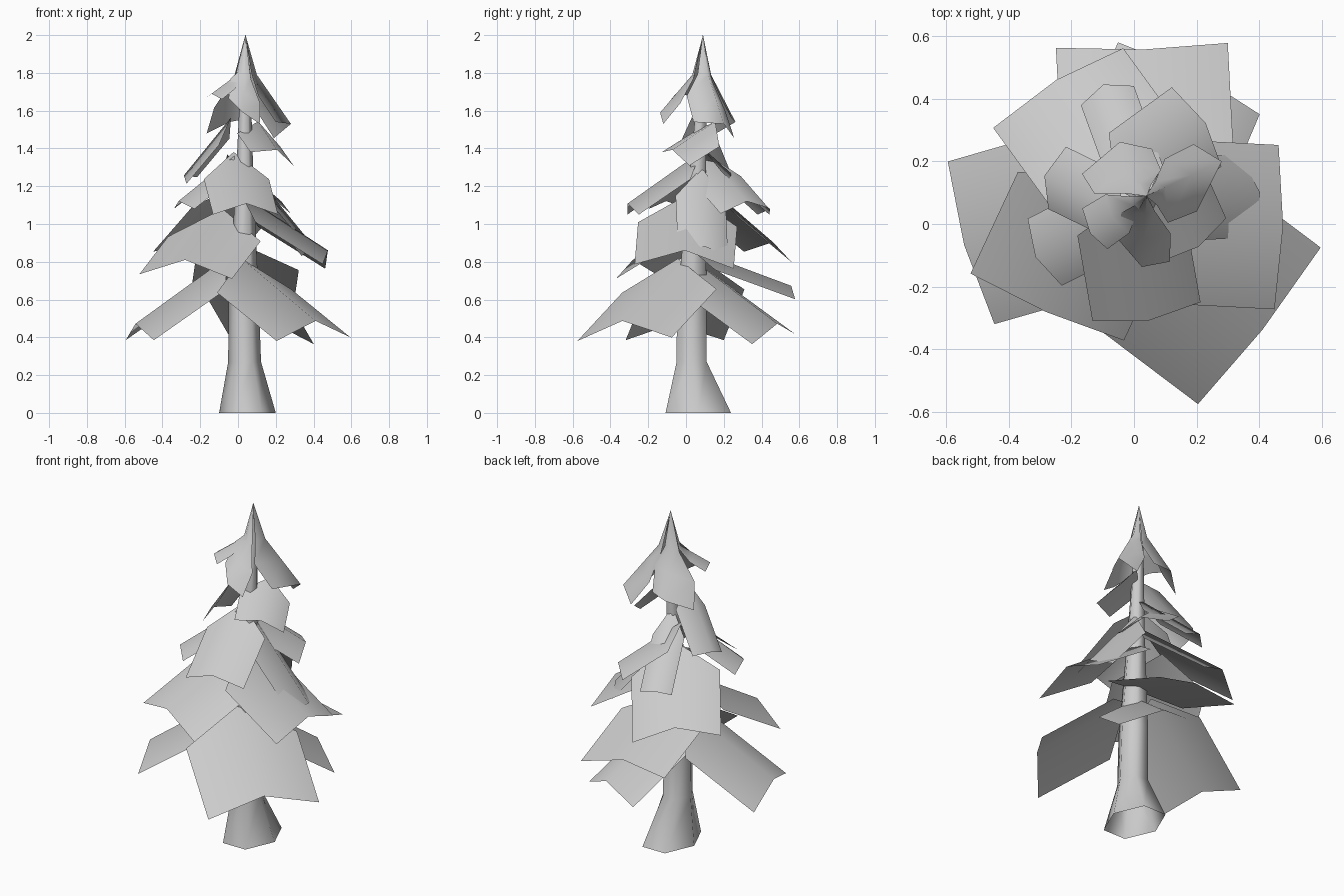
import bpy, bmesh
from math import radians, cos, sin, pi
from mathutils import Matrix, Vector

cube = bpy.data.objects.get("Cube")
if cube:
    bpy.data.objects.remove(cube)

# One flat grey for the whole tree
grey = bpy.data.materials.new("pale_grey")
grey.use_nodes = True
colour = (0.6, 0.6, 0.6, 1)
grey.diffuse_color = colour
grey.node_tree.nodes["Principled BSDF"].inputs["Base Color"].default_value = colour


def make_object(name, bm):
    """Turn a bmesh into a smooth shaded grey object."""
    for face in bm.faces:
        face.smooth = True
    mesh = bpy.data.meshes.new(name)
    bm.to_mesh(mesh)
    bm.free()
    mesh.materials.append(grey)
    obj = bpy.data.objects.new(name, mesh)
    bpy.context.collection.objects.link(obj)
    return obj


def skin(name, rows, closed=False):
    """Join rows of points with quads, optionally wrapping around."""
    bm = bmesh.new()
    rows = [[bm.verts.new(p) for p in row] for row in rows]
    count = len(rows[0])
    for low, high in zip(rows, rows[1:]):
        for i in range(count if closed else count - 1):
            j = (i + 1) % count
            bm.faces.new((low[i], low[j], high[j], high[i]))
    return make_object(name, bm)


def hexagon(x, y, z, rx, ry):
    angles = [pi * i / 3 for i in range(6)]
    return [(x + rx * cos(a), y + ry * sin(a), z) for a in angles]


def bough(name, x, y, z, heading, droop, width, length, roll=0, fold=None):
    """Folded sheet; (x, y, z) is the middle between its two outer corners."""
    half = width / 2
    fold = fold or min(0.1, 0.03 + width * 0.12)
    reach = min(0.16, length * 0.45)
    inner = [(-length, -half, 0), (-length - reach, 0, fold), (-length, half, 0)]
    outer = [(0, -half, 0), (0.03 - 0.11 * width, 0, fold * 0.9), (0, half, 0)]
    place = (Matrix.Translation((x, y, z))
             @ Matrix.Rotation(radians(heading), 4, "Z")
             @ Matrix.Rotation(radians(droop), 4, "Y")
             @ Matrix.Rotation(radians(roll), 4, "X"))
    return skin(name, [[place @ Vector(p) for p in row] for row in (outer, inner)])


def crown_bough(name, right, ridge, left):
    """Sheet that sweeps up from its outer edge into the pointed tip."""
    tip, neck_height, neck_out = Vector((0.04, 0.09, 2)), 1.79, 0.25
    right, ridge, left = map(Vector, (right, ridge, left))
    rows = []
    for out, spread in ((1, 1), (0.6, 0.95), (neck_out, 0.35), (0, 0.01)):
        centre = tip.lerp(ridge, out)
        if out:
            t = (out - neck_out) / (1 - neck_out)
            centre.z = neck_height + t * (ridge.z - neck_height)
        rows.append([centre + spread * (p - ridge) for p in (right, ridge, left)])
    return skin(name, rows)


# Trunk with flared foot
skin("trunk", [hexagon(*ring) for ring in (
    (0.05, 0.065, 0, 0.15, 0.2), (0.035, 0.03, 0.27, 0.087, 0.092),
    (0.03, 0.03, 0.6, 0.08, 0.09), (0.035, 0.06, 1.2, 0.048, 0.052),
    (0.04, 0.09, 1.8, 0.025, 0.025), (0.04, 0.09, 1.98, 0.002, 0.002))], closed=True)

# Boughs by tier: x, y, z, heading, droop, width, length, then roll and fold
tiers = {
    "bottom_bough": [
        (0.4, -0.325, 0.39, -37, 33, 0.635, 0.47, 2),
        (-0.52, -0.06, 0.385, 196, 34, 0.54, 0.48),
        (0.175, 0.465, 0.39, 67, 34, 0.51, 0.46, 7),
    ],
    "lower_bough": [
        (0.025, 0.57, 0.62, 93, 20, 0.55, 0.45, 4, 0.05),
        (-0.277, -0.265, 0.722, 245, 29, 0.535, 0.41, -3),
        (0.455, -0.01, 0.775, -3, 32, 0.525, 0.42, -3),
        (-0.242, 0.434, 0.825, 126, 34, 0.49, 0.42, 8),
    ],
    "middle_bough": [
        (0.04, -0.28, 1.05, -80, 34, 0.35, 0.335),
        (-0.285, -0.09, 1.08, 207, 35, 0.24, 0.28),
        (0.36, 0.09, 0.845, 3, 50, 0.27, 0.38, -9),
        (0.2, 0.31, 1.07, 36, 34, 0.3, 0.3, 7),
        (-0.085, 0.41, 1.05, 110, 40, 0.18, 0.35),
    ],
    "upper_bough": [
        (-0.245, 0.147, 1.23, 154, 47, 0.21, 0.28, -14),
        (0.18, -0.055, 1.345, -66, 30, 0.28, 0.2, -17),
    ],
}
for tier, boughs in tiers.items():
    for number, values in enumerate(boughs, 1):
        bough(f"{tier}_{number}", *values)

# Four boughs that meet in the pointed tip
crown_bough("crown_right", (-0.165, 0.05, 1.67), (-0.14, -0.03, 1.69), (-0.085, -0.08, 1.66))
crown_bough("crown_front", (-0.05, -0.05, 1.665), (0.025, -0.137, 1.59), (0.115, -0.12, 1.53))
crown_bough("crown_left", (0.2, 0.04, 1.54), (0.28, 0.2, 1.53), (0.19, 0.255, 1.455))
crown_bough("crown_back", (0.057, 0.24, 1.56), (-0.045, 0.262, 1.54), (-0.166, 0.16, 1.48))
